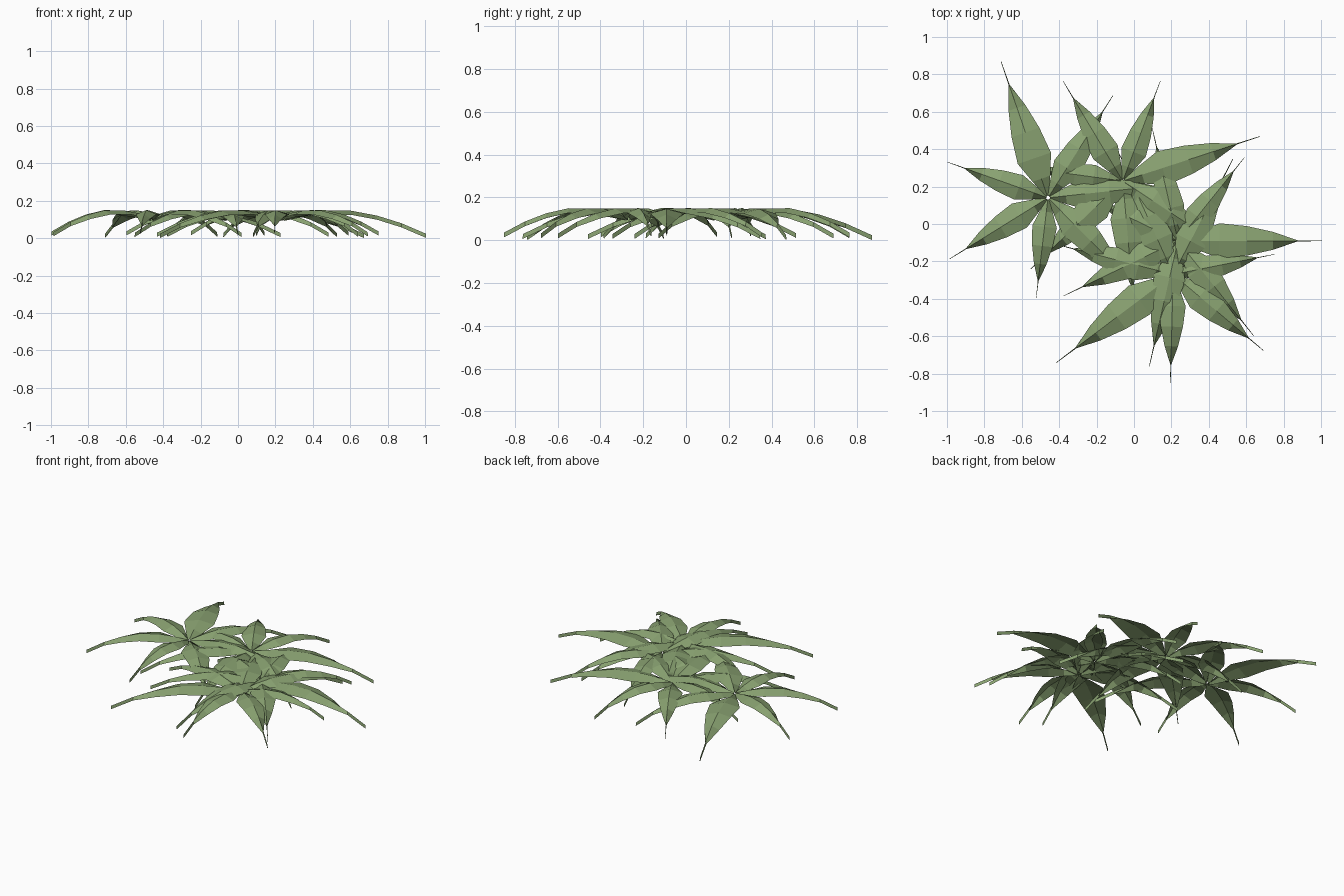
import bpy, bmesh
from math import radians, cos, sin, pi
from mathutils import Vector

cube = bpy.data.objects.get("Cube")
if cube:
    bpy.data.objects.remove(cube, do_unlink=True)

# One leaf green
green = bpy.data.materials.new("leaf_green")
green.use_nodes = True
color = (0.25, 0.36, 0.165, 1)
green.diffuse_color = color
bsdf = green.node_tree.nodes["Principled BSDF"]
bsdf.inputs["Base Color"].default_value = color
bsdf.inputs["Roughness"].default_value = 0.9

# Leaf profile: distance along, half width (both per length), ridge height
PROFILE = [(0.015, 0.012, 0.115), (0.14, 0.065, 0.134), (0.29, 0.122, 0.148),
           (0.48, 0.102, 0.147), (0.66, 0.062, 0.121), (0.83, 0.004, 0.08),
           (1.0, 0.002, 0.024)]
# Leaf lengths, counter-clockwise from the longest
LENGTHS = [0.77, 0.57, 0.62, 0.54, 0.68, 0.69, 0.65]
FOLD = 0.022


def add_leaf(bm, angle, length):
    """Arched leaf of two folded halves, closing to an upright blade tip."""
    along = Vector((cos(angle), sin(angle), 0))
    side = Vector((-sin(angle), cos(angle), 0))
    rows = []
    for t, w, z in PROFILE:
        # shorter leaves droop a little less
        z += 0.06 * (0.77 - length) * t ** 2
        p = along * t * length + Vector((0, 0, z))
        edge = side * w * length
        drop = Vector((0, 0, FOLD))
        rows.append([bm.verts.new(v) for v in (p - edge - drop, p, p + edge - drop)])
    for a, b in zip(rows, rows[1:]):
        for i in range(2):
            bm.faces.new((a[i], b[i], b[i + 1], a[i + 1]))


def add_rosette(name, x, y, turn, size):
    bm = bmesh.new()
    for i, length in enumerate(LENGTHS):
        add_leaf(bm, radians(turn) + i * 2 * pi / len(LENGTHS), length * size)
    mesh = bpy.data.meshes.new(name)
    bm.to_mesh(mesh)
    bm.free()
    mesh.materials.append(green)
    obj = bpy.data.objects.new(name, mesh)
    obj.location = (x, y, 0)
    bpy.context.collection.objects.link(obj)


# Four overlapping rosettes
add_rosette("left_rosette", -0.46, 0.14, 109, 1.0)
add_rosette("back_rosette", -0.06, 0.23, 18, 1.0)
add_rosette("right_rosette", 0.235, -0.09, 0, 1.0)
add_rosette("front_rosette", 0.21, -0.27, 217, 1.02)
